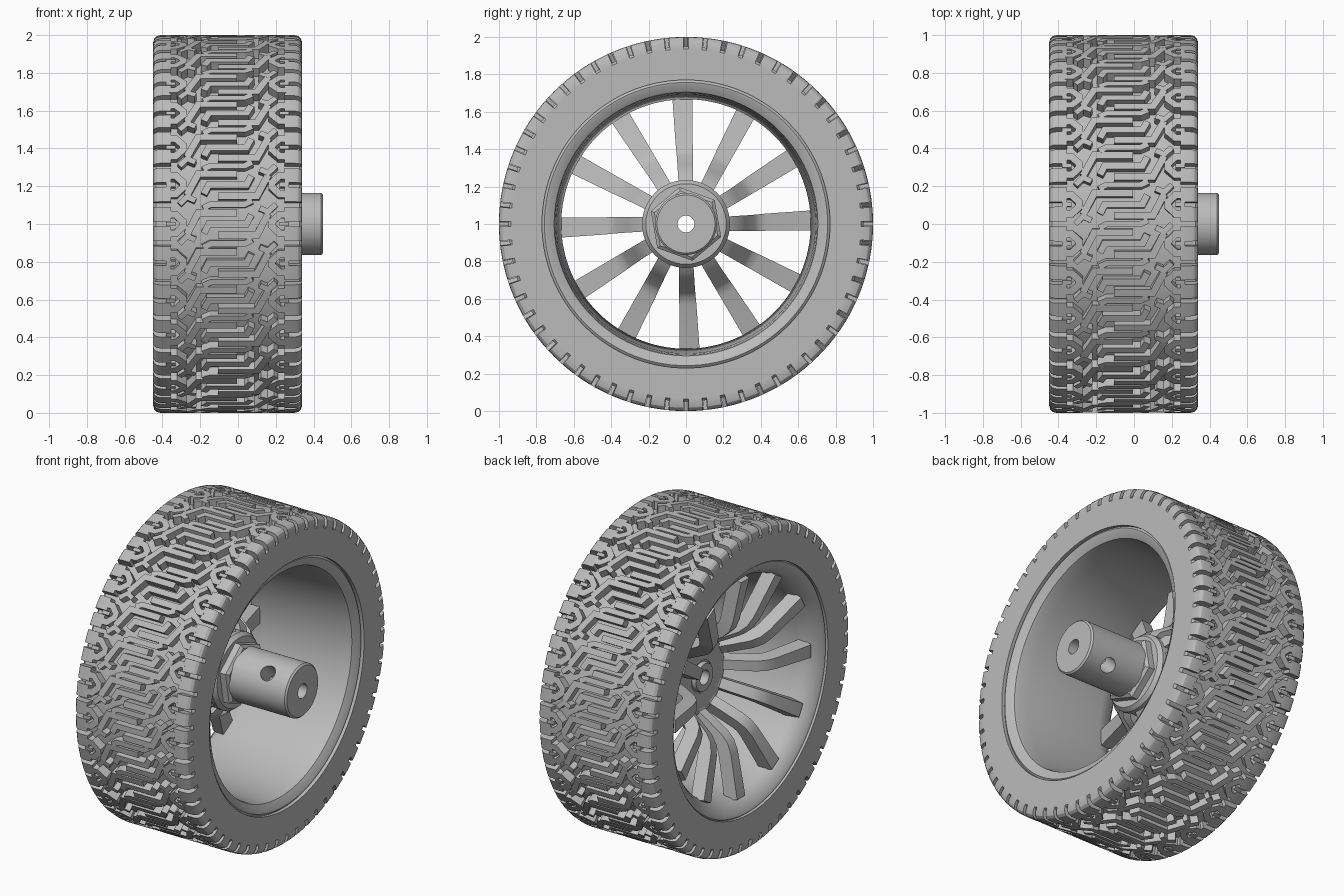
import bpy, bmesh, math
from mathutils import Vector

cube = bpy.data.objects.get("Cube")
if cube:
    bpy.data.objects.remove(cube, do_unlink=True)

grey = bpy.data.materials.new("light grey")
grey.use_nodes = True
colour = (0.5, 0.5, 0.5, 1)
grey.diffuse_color = colour
grey.node_tree.nodes["Principled BSDF"].inputs["Base Color"].default_value = colour

MID = -0.055      # middle of the tread along the axle
REPEATS = 30
PITCH = 2 * math.pi / REPEATS


def polar(x, r, angle, side=0):
    """Point at a radius and angle about the axle, shifted sideways."""
    c, s = math.cos(angle), math.sin(angle)
    return Vector((x, r * c - side * s, 1 + r * s + side * c))


def finish(name, bm, smooth=30):
    bmesh.ops.recalc_face_normals(bm, faces=bm.faces)
    mesh = bpy.data.meshes.new(name)
    bm.to_mesh(mesh)
    bm.free()
    mesh.materials.append(grey)
    obj = bpy.data.objects.new(name, mesh)
    bpy.context.collection.objects.link(obj)
    bpy.ops.object.select_all(action='DESELECT')
    obj.select_set(True)
    bpy.context.view_layer.objects.active = obj
    if smooth:
        bpy.ops.object.shade_smooth_by_angle(angle=math.radians(smooth))
    return obj


def loft(bm, rings, closed=False):
    """Skin a list of equal point rings, capping the ends if open."""
    loops = [[bm.verts.new(p) for p in ring] for ring in rings]
    n = len(loops[0])
    for i in range(len(loops) if closed else len(loops) - 1):
        a, b = loops[i], loops[(i + 1) % len(loops)]
        for j in range(n):
            k = (j + 1) % n
            bm.faces.new((a[j], a[k], b[k], b[j]))
    if not closed:
        bm.faces.new(loops[0])
        bm.faces.new(loops[-1])


def lathe(name, profile, sides=120, phase=0, smooth=30):
    """Spin a closed (x, radius) profile about the axle."""
    bm = bmesh.new()
    loft(bm, [[polar(x, r, phase + 2 * math.pi * i / sides) for x, r in profile]
              for i in range(sides)], closed=True)
    return finish(name, bm, smooth)


# Tyre carcass and rim barrel
lathe("tyre", [(-.45, .77), (-.45, .935), (-.435, .948), (.325, .948),
               (.34, .935), (.34, .77)])
lathe("rim", [(-.42, .78), (-.44, .762), (-.435, .745), (-.40, .705), (-.36, .677),
              (-.30, .667), (.20, .692), (.28, .70), (.30, .705), (.325, .745),
              (.328, .757), (.31, .78)])


# Tread: raised strips wrapped round the carcass
def tread_top(u):
    over = min(max(0, abs(u) - .355), .04)
    return .96 + math.sqrt(.0016 - over * over)


def strip(bm, path, width, turn):
    pts = [Vector(p) for p in path]
    dirs = [(b - a).normalized() for a, b in zip(pts, pts[1:])]
    rings = []
    for i, p in enumerate(pts):
        d0, d1 = dirs[max(i - 1, 0)], dirs[min(i, len(dirs) - 1)]
        t = (d0 + d1).normalized()
        off = Vector((-t.y, t.x)) * (width / 2 / t.dot(d0))
        a, b = p + off, p - off
        rings.append([polar(MID + q.x, r, q.y + turn) for q, r in
                      ((a, .93), (a, tread_top(a.x)), (b, tread_top(b.x)), (b, .93))])
    loft(bm, rings)


HALF = PITCH / 2
outer_hook = [(-.215, .055), (-.155, -.06), (.05, -.06)]
centre_zed = [(-.125, .05), (-.10, 0), (.10, 0), (.125, -.05)]
link_bar = [(-.13, HALF + .02), (-.09, HALF), (.09, HALF), (.13, HALF - .02)]
shoulder_hook = [(.31, .05), (.275, .05), (.235, .012), (.235, -.012),
                 (.275, -.05), (.31, -.05)]
inner_tongue = [(.275, 0), (.325, 0)]
link_wedge = [(.17, -.085), (.215, -.065), (.255, -HALF)]


def shoulder_block(v):
    return [(u, v) for u in (.30, .355, .375, .388, .395)]


bm = bmesh.new()
for i in range(REPEATS):
    turn = i * PITCH
    strip(bm, centre_zed, .036, turn)
    strip(bm, link_bar, .032, turn)
    for flip in (1, -1):
        for path, width in ((outer_hook, .038), (shoulder_hook, .038),
                            (inner_tongue, .022), (link_wedge, .03),
                            (shoulder_block(.052), .078), (shoulder_block(-.052), .078)):
            strip(bm, [(u * flip, v * flip) for u, v in path], width, turn)
finish("tread", bm, 25)

# Twelve dished spokes
spine = [(.17, -.055), (.235, -.085), (.28, -.16), (.335, -.25), (.37, -.285),
         (.42, -.305), (.685, -.36)]
bm = bmesh.new()
for i in range(12):
    angle = i * math.pi / 6
    rings = []
    for j, (r, x) in enumerate(spine):
        r0, x0 = spine[max(j - 1, 0)]
        r1, x1 = spine[min(j + 1, len(spine) - 1)]
        normal = Vector((x1 - x0, r0 - r1)).normalized() * .04
        grow = (r - .17) / .51
        half, side = .038 + .016 * grow, .02 * grow
        front, back = Vector((r, x)) + normal, Vector((r, x)) - normal
        rings.append([polar(q.y, q.x, angle, side + w) for q, w in
                      ((back, -half), (back, half), (front, half * .75), (front, -half * .75))])
    loft(bm, rings)
finish("spokes", bm, 35)

# Hub: flange, hexagonal collar and bored axle sleeve
lathe("hub_flange", [(-.11, .10), (-.11, .225), (-.10, .235), (-.02, .235),
                     (.005, .215), (.005, .10)], sides=64)
lathe("hex_collar", [(-.02, .10), (-.02, .20), (.045, .20), (.06, .18), (.06, .10)],
      sides=6, phase=math.radians(100), smooth=0)
sleeve = lathe("axle_sleeve", [(-.13, .045), (-.13, .085), (-.105, .09), (-.105, .165),
                               (.44, .165), (.45, .155), (.45, .045)], sides=64)

# Cross hole through the sleeve
bm = bmesh.new()
bmesh.ops.create_cone(bm, cap_ends=True, segments=32, radius1=.047, radius2=.047, depth=.6)
cutter = finish("pin_hole_cutter", bm)
cutter.location = (.29, 0, 1)
cutter.rotation_euler = (math.radians(45), 0, 0)
cutter.hide_render = True
cut = sleeve.modifiers.new("pin_hole", 'BOOLEAN')
cut.operation = 'DIFFERENCE'
cut.solver = 'EXACT'
cut.object = cutter
bpy.ops.object.select_all(action='DESELECT')
sleeve.select_set(True)
bpy.context.view_layer.objects.active = sleeve
bpy.ops.object.modifier_apply(modifier=cut.name)
bpy.data.objects.remove(cutter, do_unlink=True)
bpy.ops.object.shade_smooth_by_angle(angle=math.radians(30))
